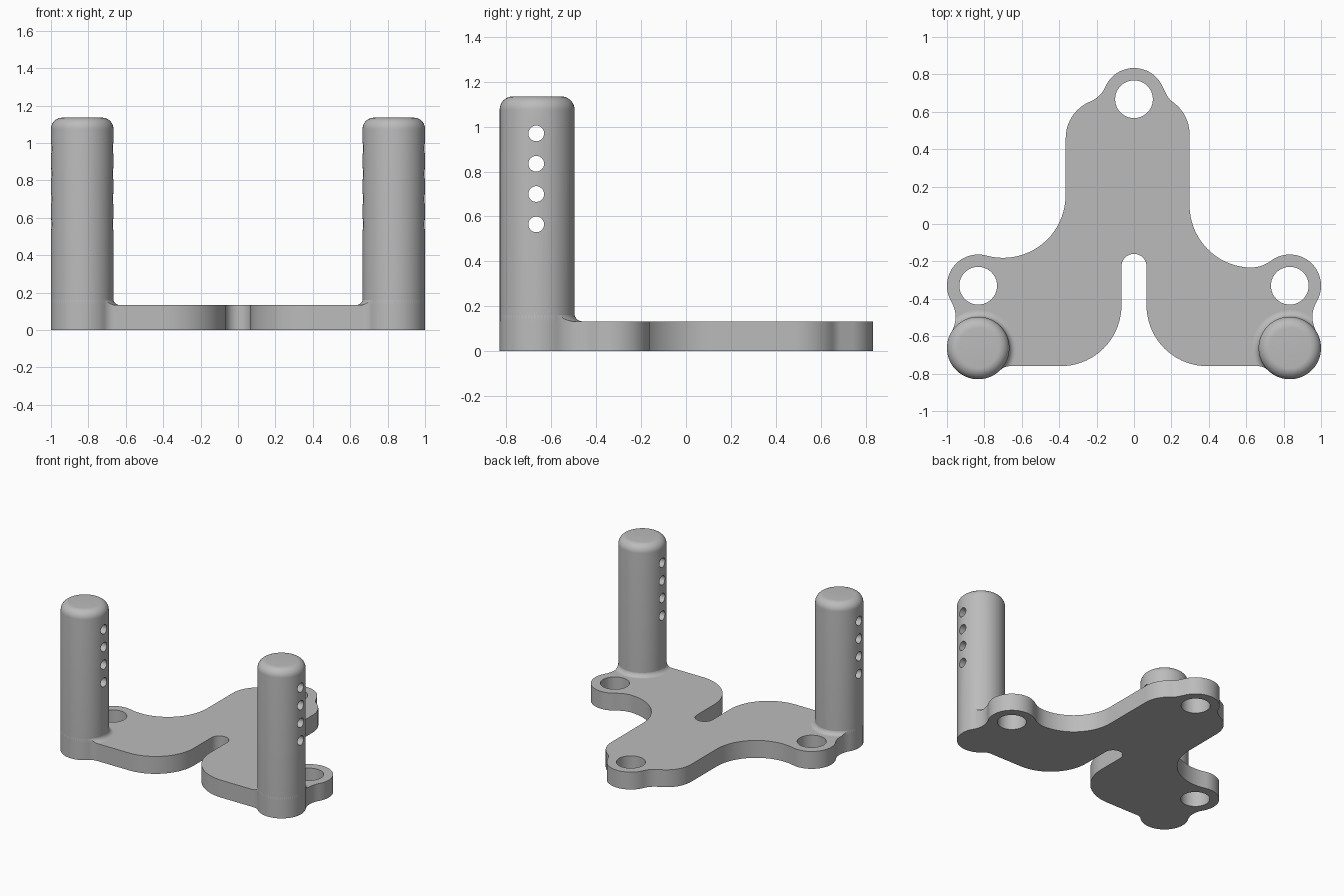
import bpy, bmesh, math
from mathutils import Vector, Matrix

cube = bpy.data.objects.get("Cube")
if cube:
    bpy.data.objects.remove(cube, do_unlink=True)

grey = bpy.data.materials.new("plain grey")
grey.use_nodes = True
grey.diffuse_color = (0.5, 0.5, 0.5, 1)
grey.node_tree.nodes["Principled BSDF"].inputs["Base Color"].default_value = grey.diffuse_color

PLATE = 0.133      # plate thickness
HEIGHT = 1.135     # top of the posts
POST_R = 0.167
POST_X, POST_Y = 0.833, -0.663


def make(name, bm):
    bmesh.ops.recalc_face_normals(bm, faces=bm.faces)
    mesh = bpy.data.meshes.new(name)
    bm.to_mesh(mesh)
    bm.free()
    mesh.materials.append(grey)
    ob = bpy.data.objects.new(name, mesh)
    bpy.context.collection.objects.link(ob)
    return ob


def activate(ob):
    bpy.ops.object.select_all(action='DESELECT')
    ob.select_set(True)
    bpy.context.view_layer.objects.active = ob


def boolean(ob, tool, operation):
    mod = ob.modifiers.new("cut", 'BOOLEAN')
    mod.object, mod.operation, mod.solver = tool, operation, 'EXACT'
    activate(ob)
    bpy.ops.object.modifier_apply(modifier=mod.name)
    bpy.data.objects.remove(tool, do_unlink=True)


def smooth(ob):
    activate(ob)
    bpy.ops.object.shade_smooth_by_angle(angle=math.radians(35))


def belt(discs):
    """Tangent outline round discs; a negative radius is a hollow curve."""
    n = len(discs)
    leave = []
    for i, (x, y, r) in enumerate(discs):
        x2, y2, r2 = discs[(i + 1) % n]
        d = Vector((x2 - x, y2 - y))
        c = max(-1, min(1, (r - r2) / d.length))
        leave.append(math.atan2(d.y, d.x) - math.acos(c))
    points = []
    for i, (x, y, r) in enumerate(discs):
        start = leave[i - 1]
        sweep = (leave[i] - start) % math.tau
        if r < 0:
            sweep -= math.tau
        steps = max(4, round(abs(sweep) / math.radians(5)))
        for k in range(steps + 1):
            a = start + sweep * k / steps
            points.append((x + r * math.cos(a), y + r * math.sin(a)))
    return points


def prism(name, points, z0, z1):
    bm = bmesh.new()
    face = bm.faces.new([bm.verts.new((x, y, z0)) for x, y in points])
    top = bmesh.ops.extrude_face_region(bm, geom=[face])["geom"]
    bmesh.ops.translate(bm, vec=(0, 0, z1 - z0),
                        verts=[v for v in top if isinstance(v, bmesh.types.BMVert)])
    bmesh.ops.remove_doubles(bm, verts=bm.verts, dist=0.0003)
    return make(name, bm)


def lathe(name, profile, x, y):
    """Turn a (radius, z) profile that starts and ends on the axis."""
    bm = bmesh.new()
    verts = [bm.verts.new((r, 0, z)) for r, z in profile]
    edges = [bm.edges.new(pair) for pair in zip(verts, verts[1:])]
    bmesh.ops.spin(bm, geom=verts + edges, cent=(0, 0, 0), axis=(0, 0, 1),
                   angle=math.tau, steps=72, use_duplicate=False)
    bmesh.ops.remove_doubles(bm, verts=bm.verts, dist=0.0001)
    bmesh.ops.translate(bm, verts=bm.verts, vec=(x, y, 0))
    return make(name, bm)


def drills(name, places, radius, depth, turn=Matrix()):
    bm = bmesh.new()
    for p in places:
        bmesh.ops.create_cone(bm, cap_ends=True, segments=40, radius1=radius,
                              radius2=radius, depth=depth,
                              matrix=Matrix.Translation(p) @ turn)
    ob = make(name, bm)
    ob.hide_render = True
    return ob


# Plate outline, anticlockwise from the front slot
right_foot = [(0.392, -0.435, 0.325), (0.663, -0.834, -0.074),
              (POST_X, POST_Y, POST_R), (1.111, -0.497, -0.157),
              (POST_X, -0.33, POST_R)]
left_foot = [(-x, y, r) for x, y, r in reversed(right_foot)]
neck = [(0.623, -0.05, -0.183), (0.63, 0.1, -0.333), (0.087, 0.48, 0.21),
        (0.265, 0.734, -0.1), (0, 0.667, 0.167), (-0.29, 0.794, -0.15),
        (-0.155, 0.46, 0.21), (-0.70, 0.153, -0.334)]
outline = belt([(0, -0.227, -0.067)] + right_foot + neck + left_foot)

# Plate with three mounting holes
plate = prism("base_plate", outline, 0, PLATE)
holes = [(0, 0.667, 0), (POST_X, -0.33, 0), (-POST_X, -0.33, 0)]
boolean(plate, drills("plate_drill", holes, 0.101, 1), 'DIFFERENCE')
smooth(plate)

# Posts with rounded tops, each with a row of cross holes and a base fillet
quarter = [math.radians(a) for a in range(0, 91, 10)]
edge, flare = 0.06, 0.036
post_profile = [(0, PLATE), (POST_R, PLATE)]
post_profile += [(POST_R - edge + edge * math.cos(a), HEIGHT - edge + edge * math.sin(a))
                 for a in quarter] + [(0, HEIGHT)]
flare_profile = [(0, PLATE)]
flare_profile += [(POST_R + flare - 0.001 - flare * math.sin(a), PLATE + flare - flare * math.cos(a))
                  for a in quarter] + [(0, PLATE + flare)]
sideways = Matrix.Rotation(math.pi / 2, 4, 'Y')

for side, x in (("left", POST_X), ("right", -POST_X)):
    post = lathe(side + "_post", post_profile, x, POST_Y)
    row = [(x, POST_Y - 0.004, 0.565 + 0.135 * i) for i in range(4)]
    boolean(post, drills("post_drill", row, 0.035, 0.6, sideways), 'DIFFERENCE')
    smooth(post)
    fillet = lathe(side + "_post_fillet", flare_profile, x, POST_Y)
    boolean(fillet, prism("outline_trim", outline, 0.05, 0.3), 'INTERSECT')
    smooth(fillet)
